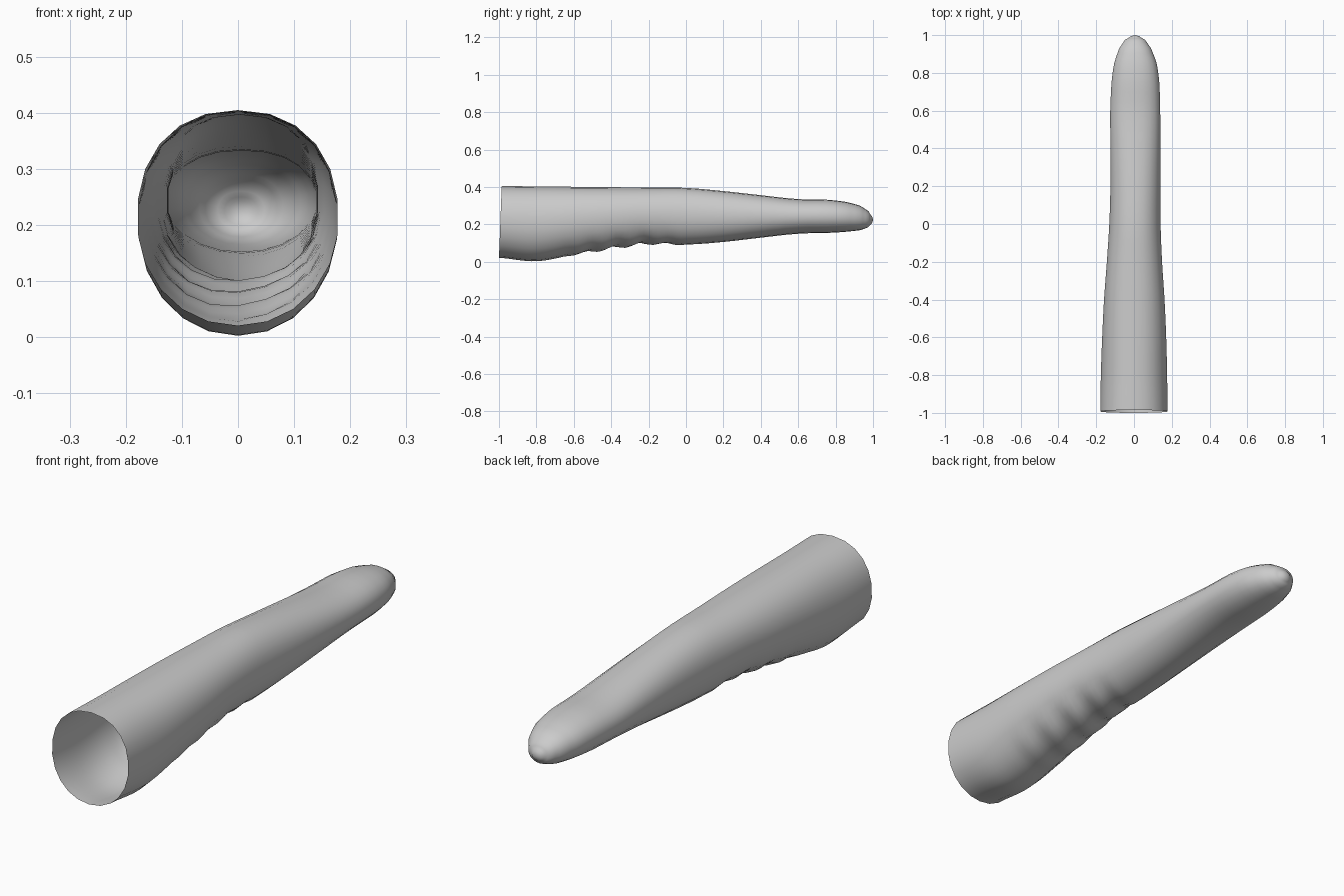
import bpy, bmesh, math

cube = bpy.data.objects.get("Cube")
if cube:
    bpy.data.objects.remove(cube, do_unlink=True)

SIDES = 22

# Cross-sections along the finger: y, top, bottom, left edge, right edge
STATIONS = [
    (-1.0, .405, .021, .179, -.180),
    (-.8, .403, .003, .177, -.177),
    (-.6, .401, .038, .172, -.170),
    (-.4, .399, .072, .163, -.160),
    (-.2, .397, .097, .150, -.145),
    (0, .395, .092, .142, -.132),
    (.2, .378, .106, .141, -.126),
    (.4, .356, .129, .141, -.126),
    (.6, .335, .150, .140, -.127),
    (.75, .332, .154, .135, -.120),
    (.85, .321, .160, .121, -.106),
    (.93, .300, .169, .091, -.079),
    (.975, .271, .185, .059, -.048),
    (.995, .243, .206, .027, -.016),
]


def spline(a, b, c, d, t):
    return b + .5 * t * (c - a + t * (2*a - 5*b + 4*c - d + t * (3*(b - c) + d - a)))


def section(i, t):
    """Smoothly blend neighbouring cross-sections."""
    rows = [STATIONS[min(max(i + k, 0), len(STATIONS) - 1)] for k in (-1, 0, 1, 2)]
    vals = [spline(*col, t) for col in zip(*rows)]
    vals[0] = rows[1][0] + (rows[2][0] - rows[1][0]) * t
    return vals


def wrinkle(y, angle):
    """Creases on the underside, fading out along the length and up the sides."""
    if not -.66 < y < 0:
        return 0
    fade = math.sin(math.pi * (y + .66) / .66) ** .6
    under = max(0, -math.sin(angle)) ** 2
    return .009 * fade * under * math.sin(44 * y + 1.5 * math.cos(angle * 3))


def add_ring(bm, y, top, bottom, left, right):
    cx, cz = (left + right) / 2, (top + bottom) / 2
    rx, rz = (left - right) / 2, (top - bottom) / 2
    ring = []
    for k in range(SIDES):
        a = math.tau * (k + .5) / SIDES - math.pi / 2 - math.pi / SIDES
        c, s = math.cos(a), math.sin(a)
        # slightly boxy upper half, rounder belly
        p = .9 if s > 0 else .97
        x = cx + rx * math.copysign(abs(c) ** p, c)
        z = cz + rz * math.copysign(abs(s) ** p, s)
        # open end leans back a little at the top
        lean = .015 * (s + 1) / 2 if y < -.99 else 0
        ring.append(bm.verts.new((x, y + lean, z + wrinkle(y, a))))
    return ring


# Hollow finger: open at the base, closed at the tip
bm = bmesh.new()
rings = []
for i in range(len(STATIONS) - 1):
    steps = 8 if STATIONS[i][0] < 0 else 3
    rings += [add_ring(bm, *section(i, n / steps)) for n in range(steps)]
rings.append(add_ring(bm, *STATIONS[-1]))
for lower, upper in zip(rings, rings[1:]):
    for k in range(SIDES):
        j = (k + 1) % SIDES
        bm.faces.new((lower[k], lower[j], upper[j], upper[k]))

# Rounded tip cap
tip = bm.verts.new((.005, 1, .225))
for k in range(SIDES):
    bm.faces.new((rings[-1][k], rings[-1][(k + 1) % SIDES], tip))
bmesh.ops.recalc_face_normals(bm, faces=bm.faces)

mesh = bpy.data.meshes.new("finger_shell")
bm.to_mesh(mesh)
bm.free()
finger = bpy.data.objects.new("finger_shell", mesh)
bpy.context.collection.objects.link(finger)

# Plain light grey
grey = bpy.data.materials.new("light_grey")
grey.use_nodes = True
colour = (.6, .6, .6, 1)
grey.diffuse_color = colour
grey.node_tree.nodes["Principled BSDF"].inputs["Base Color"].default_value = colour
mesh.materials.append(grey)

bpy.context.view_layer.objects.active = finger
finger.select_set(True)
bpy.ops.object.shade_smooth_by_angle(angle=math.radians(60))
